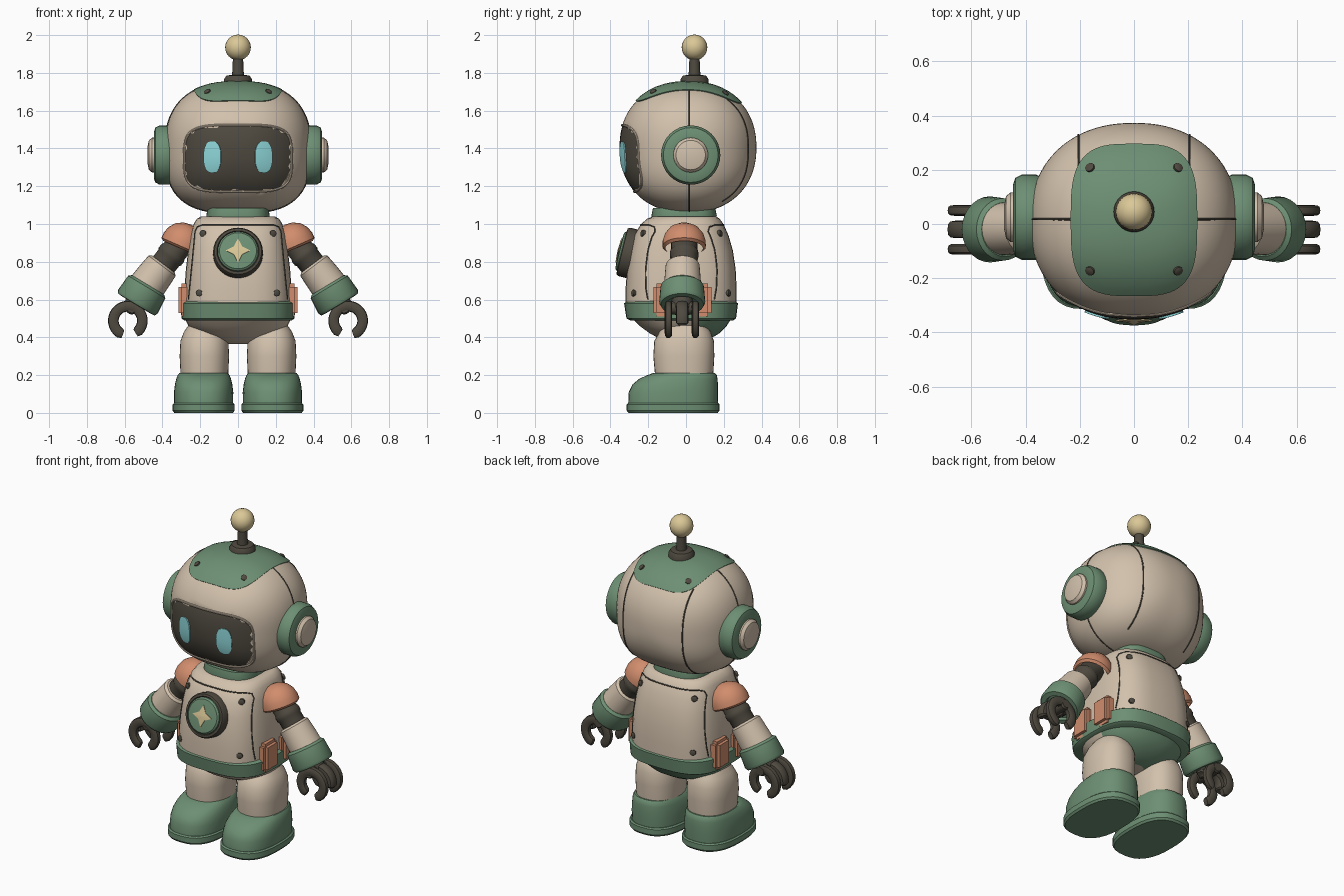
import bpy, bmesh, math
from mathutils import Vector

if "Cube" in bpy.data.objects:
    bpy.data.objects.remove(bpy.data.objects["Cube"])


def colour(name, r, g, b):
    m = bpy.data.materials.new(name)
    m.diffuse_color = [((c / 255 + 0.055) / 1.055) ** 2.4 for c in (r, g, b)] + [1]
    m.use_nodes = True
    m.node_tree.nodes["Principled BSDF"].inputs["Base Color"].default_value = m.diffuse_color
    return m


CREAM = colour("cream", 210, 193, 172)
GREEN = colour("sage_green", 109, 143, 115)
DARK = colour("dark_grey", 79, 74, 64)
ORANGE = colour("orange", 209, 141, 109)
CYAN = colour("eye_cyan", 144, 217, 220)
YELLOW = colour("pale_yellow", 219, 200, 151)


def finish(name, bm, *mats):
    bmesh.ops.remove_doubles(bm, verts=bm.verts[:], dist=1e-5)
    bmesh.ops.recalc_face_normals(bm, faces=bm.faces[:])
    me = bpy.data.meshes.new(name)
    bm.to_mesh(me)
    bm.free()
    for m in mats:
        me.materials.append(m)
    ob = bpy.data.objects.new(name, me)
    bpy.context.collection.objects.link(ob)
    me.shade_smooth()
    me.set_sharp_from_angle(angle=math.radians(35))
    return ob


def skin(name, rings, *mats, cap=True):
    """Join closed rings of points into one surface."""
    bm = bmesh.new()
    vs = [[bm.verts.new(p) for p in r] for r in rings]
    n = len(rings[0])
    for a, b in zip(vs, vs[1:]):
        for i in range(n):
            bm.faces.new((a[i], a[(i + 1) % n], b[(i + 1) % n], b[i]))
    if cap:
        bm.faces.new(vs[0])
        bm.faces.new(vs[-1])
    return finish(name, bm, *mats)


def oval(rx, ry, n, segs=36):
    pts = []
    for i in range(segs):
        t = math.tau * i / segs
        c, s = math.cos(t), math.sin(t)
        pts.append((rx * math.copysign(abs(c) ** (2 / n), c), ry * math.copysign(abs(s) ** (2 / n), s)))
    return pts


def loft(name, rows, *mats, cx=0, n=3):
    """rows: (z, half width, front y, back y)"""
    rings = [[(cx + x, (f + b) / 2 + y, z) for x, y in oval(w, (b - f) / 2, n)] for z, w, f, b in rows]
    return skin(name, rings, *mats)


def lathe(name, profile, origin, axis, mat, segs=28):
    """profile: (radius, height along axis)"""
    q = Vector(axis).to_track_quat('Z', 'Y')
    o = Vector(origin)
    return skin(name, [[o + q @ Vector((x, y, h)) for x, y in oval(max(r, 1e-7), max(r, 1e-7), 2, segs)]
                       for r, h in profile], mat, cap=profile[0][0] > 0 and profile[-1][0] > 0)


def tube(name, pts, radius, mat, cyclic=False):
    cu = bpy.data.curves.new(name, 'CURVE')
    cu.dimensions, cu.bevel_depth, cu.bevel_resolution, cu.use_fill_caps = '3D', radius, 2, True
    sp = cu.splines.new('POLY')
    sp.points.add(len(pts) - 1)
    for p, co in zip(sp.points, pts):
        p.co = (*co, 1)
    sp.use_cyclic_u = cyclic
    tmp = bpy.data.objects.new(name + "_path", cu)
    bpy.context.collection.objects.link(tmp)
    me = bpy.data.meshes.new_from_object(tmp.evaluated_get(bpy.context.evaluated_depsgraph_get()))
    bpy.data.objects.remove(tmp)
    bm = bmesh.new()
    bm.from_mesh(me)
    return finish(name, bm, mat)


# ---- head: rounded shell, boxier below the middle
HC, A, B, C, Q = Vector((0, 0.01, 1.405)), 0.385, 0.363, 0.347, 2.2


def power(z):
    return 2.45 if z > 0 else 2.9


def on_head(d):
    p = power(d.z)
    f = (abs(d.x / A) ** p + abs(d.z / C) ** p) ** (Q / p) + abs(d.y / B) ** Q
    return HC + d / f ** (1 / Q)


def head_y(x, z, side=-1, k=1.0):
    p, h = power(z - HC.z), z - HC.z
    q = (abs(x / A) ** p + abs(h / C) ** p) ** (Q / p)
    return HC + Vector((x, side * B * max(0, 1 - q) ** (1 / Q), h)) * k


def head_z(x, y, k=1.0):
    p = power(1)
    q = max(0, 1 - abs((y - HC.y) / B) ** Q) ** (p / Q) - abs(x / A) ** p
    return HC + Vector((x, y - HC.y, C * max(0, q) ** (1 / p))) * k


bm = bmesh.new()
bmesh.ops.create_icosphere(bm, subdivisions=5, radius=1)
for v in bm.verts:
    v.co = on_head(v.co.copy())
    if v.co.y < 0 and abs(v.co.x / 0.27) ** 4 + abs((v.co.z - 1.347) / 0.163) ** 4 < 1:
        v.co = HC + (v.co - HC) * 0.96  # recess behind the visor
finish("head_shell", bm, CREAM)


def patch(name, cx, cy, w, h, n, project, k, mat):
    """Oval plate laid over the head, with a thin turned-in rim."""
    rings = [[project(cx + x, cy + y, k=k - 0.03) for x, y in oval(w, h, n, 64)]]
    rings += [[project(cx + x * t, cy + y * t, k=k) for x, y in oval(w, h, n, 64)]
              for t in (1, 0.93, 0.85, 0.75, 0.62, 0.48, 0.3, 0.1)]
    return skin(name, rings, mat)


def front(x, z, k=1.0):
    return head_y(x, z, -1, k)


# visor with rim, and eyes
patch("visor", 0, 1.347, 0.28, 0.172, 4, front, 0.997, DARK)
tube("visor_rim", [front(x, 1.347 + z) for x, z in oval(0.284, 0.176, 4, 64)], 0.007, CREAM, True)
for s in (-1, 1):
    patch("eye", s * 0.135, 1.355, 0.045, 0.082, 2.5, front, 1.016, CYAN)

# crown plate, bolts and antenna
patch("crown_plate", 0, 0.015, 0.23, 0.277, 3.3, head_z, 1.016, GREEN)
for x in (-0.16, 0.16):
    for y in (-0.17, 0.205):
        p = head_z(x, y, 1.012)
        lathe("crown_bolt", [(0.018, -0.01), (0.018, 0.006), (0.01, 0.01)], p, p - HC, DARK, 12)
AX = (0, 0.045, 0)
lathe("antenna_base", [(0.075, 1.73), (0.075, 1.765), (0.062, 1.785), (0.035, 1.79)], AX, (0, 0, 1), DARK)
lathe("antenna_stem", [(0.032, 1.77), (0.026, 1.9)], AX, (0, 0, 1), DARK, 16)
lathe("antenna_ball", [(0.068 * math.sin(math.pi * i / 12), 1.935 - 0.068 * math.cos(math.pi * i / 12))
                       for i in range(13)], AX, (0, 0, 1), YELLOW, 24)

# head seams and ears
for s in (-1, 1):
    arc = [math.radians(a) for a in range(-80, 62, 5)]
    tube("side_seam", [on_head(Vector((s * math.cos(a), 0.02, math.sin(a)))) for a in arc], 0.004, DARK)
    tube("rear_seam", [head_y(s * 0.205, 1.12 + 0.54 * i / 20, 1) for i in range(21)], 0.004, DARK)
    e = (0, 0.025, 1.365)
    lathe("ear_pad", [(0.14, 0.33), (0.157, 0.36), (0.157, 0.415), (0.145, 0.438), (0.12, 0.446), (0.09, 0.446)],
          e, (s, 0, 0), GREEN, 32)
    lathe("ear_cap", [(0.092, 0.42), (0.092, 0.455), (0.078, 0.472), (0.04, 0.48)], e, (s, 0, 0), CREAM)

# ---- neck and torso
loft("neck", [(1.02, 0.165, -0.18, 0.16), (1.045, 0.168, -0.183, 0.163), (1.085, 0.16, -0.175, 0.155)], GREEN)
TORSO = [(0.56, 0.285, -0.32, 0.268), (0.66, 0.283, -0.32, 0.268), (0.76, 0.276, -0.312, 0.263),
         (0.86, 0.264, -0.297, 0.248), (0.94, 0.25, -0.275, 0.225), (1.0, 0.235, -0.238, 0.198),
         (1.028, 0.217, -0.205, 0.178), (1.04, 0.195, -0.175, 0.16)]
loft("torso", TORSO, CREAM)


def on_torso(x, z, side):
    for lo, hi in zip(TORSO, TORSO[1:]):
        if lo[0] <= z <= hi[0]:
            t = (z - lo[0]) / (hi[0] - lo[0])
            w, f, b = (lo[i] + (hi[i] - lo[i]) * t for i in (1, 2, 3))
            y = (b - f) / 2 * max(0, 1 - abs(x / w) ** 3) ** (1 / 3)
            return Vector((x, (f + b) / 2 + side * y, z))


# panel seams and bolts on chest and back
for side in (-1, 1):
    edge = [(0.262 - 0.035 * i / 12, 0.6 + 0.36 * i / 12) for i in range(13)] + [(0.215, 0.985), (0.19, 0.995)]
    edge += [(0.19 - 0.38 * i / 10, 0.995) for i in range(1, 10)] + [(-x, z) for x, z in edge[::-1]]
    tube("panel_seam", [on_torso(x, z, side) for x, z in edge], 0.004, DARK)
    for x, z in ((0.185, 0.95), (0.205, 0.635)):
        for s in (-1, 1):
            lathe("panel_bolt", [(0.018, -0.01), (0.018, 0.006), (0.01, 0.01)], on_torso(s * x, z, side),
                  (s * 0.4, side, 0.1), DARK, 12)

# belt and pelvis, green behind
loft("belt", [(0.49, 0.285, -0.295, 0.25), (0.5, 0.3, -0.315, 0.265), (0.58, 0.302, -0.328, 0.275),
              (0.592, 0.285, -0.31, 0.26)], GREEN)
pelvis = loft("pelvis", [(0.5, 0.282, -0.285, 0.24), (0.46, 0.262, -0.245, 0.215), (0.42, 0.205, -0.19, 0.175),
                         (0.385, 0.13, -0.125, 0.115), (0.365, 0.055, -0.06, 0.05)], CREAM, GREEN, n=2.3)
for f in pelvis.data.polygons:
    f.material_index = int(f.center.y > 0.01 and f.center.z > 0.37)

# chest badge with star
BO, BD = Vector((0, -0.297, 0.845)), Vector((0, -0.97, 0.24))
lathe("badge_ring", [(0.132, -0.05), (0.132, 0.03), (0.125, 0.042), (0.112, 0.044), (0.104, 0.03)], BO, BD, DARK, 32)
lathe("badge_disc", [(0.108, 0.0), (0.107, 0.046), (0.098, 0.055), (0.06, 0.059), (0.02, 0.06)], BO, BD, GREEN, 32)
q = BD.to_track_quat('Z', 'Y')
star = [(r * math.sin(i * math.pi / 4), r * math.cos(i * math.pi / 4)) for i in range(8)
        for r in [0.031 if i % 2 else 0.066]]
skin("badge_star", [[BO + q @ Vector((x * k, y * k, h)) for x, y in star]
                    for k, h in ((1, 0.055), (1, 0.063), (0.1, 0.067))], YELLOW)

for s in (-1, 1):
    # two hip pouches per side
    for y in (-0.108, 0.07):
        bm = bmesh.new()
        bmesh.ops.create_cube(bm, size=1)
        for v in bm.verts:
            v.co = (s * 0.28 + v.co.x * 0.072, y + v.co.y * 0.13, 0.598 + v.co.z * 0.175)
        bmesh.ops.bevel(bm, geom=bm.edges[:], offset=0.018, segments=2, affect='EDGES')
        finish("hip_pouch", bm, ORANGE)

    # arm
    lathe("shoulder_cap", [(0.1, -0.012), (0.115, 0), (0.114, 0.03), (0.103, 0.066), (0.077, 0.1), (0.04, 0.12),
                           (0, 0.126)], (s * 0.3, -0.01, 0.882), (-s * 0.4, 0, 0.92), ORANGE)
    lathe("upper_arm", [(0.07, 0), (0.07, 0.07), (0.076, 0.08), (0.076, 0.105), (0.07, 0.115), (0.07, 0.2)],
          (s * 0.295, -0.01, 0.91), (s * 0.62, 0, -0.78), DARK, 20)
    lathe("forearm", [(0.076, 0), (0.09, 0.012), (0.096, 0.1), (0.098, 0.19)],
          (s * 0.395, -0.018, 0.788), (s * 0.6, 0, -0.8), CREAM)
    lathe("cuff", [(0.1, -0.065), (0.115, -0.052), (0.122, 0.04), (0.113, 0.056), (0.085, 0.058), (0.08, 0.04)],
          (s * 0.51, -0.02, 0.622), (s * 0.52, 0, -0.86), GREEN)

    # gripper hand: two hooked claws around a short middle grip
    lathe("wrist", [(0.06, 0), (0.05, 0.08)], (s * 0.525, -0.02, 0.61), (s * 0.52, 0, -0.86), DARK, 16)
    lathe("knuckle", [(0.026, -0.09), (0.034, -0.08), (0.034, 0.08), (0.026, 0.09)],
          (s * 0.562, -0.02, 0.555), (0, 1, 0), DARK, 16)
    for name, y, a0, a1, hw in (("claw", -0.093, 238, -70, 0.02), ("claw", 0.05, 238, -70, 0.02),
                                ("middle_grip", -0.02, 150, -15, 0.032)):
        rings = []
        for i in range(25):
            a = math.radians(a0 + (a1 - a0) * i / 24)
            k = 0.75 if i in (0, 24) else 1
            rings.append([(s * (0.583 + (0.077 + u * k) * math.cos(a)), y + v * k, 0.488 + (0.077 + u * k) * math.sin(a))
                          for u, v in oval(0.028, hw, 3, 12)])
        skin(name, rings, DARK)

    # leg and boot
    loft("leg", [(0.18, 0.125, -0.162, 0.143), (0.3, 0.131, -0.173, 0.15), (0.38, 0.127, -0.168, 0.148),
                 (0.43, 0.108, -0.14, 0.13), (0.47, 0.08, -0.1, 0.1)], CREAM, cx=s * 0.178, n=2.3)
    loft("boot_sole", [(0, 0.155, -0.305, 0.168), (0.012, 0.164, -0.314, 0.177), (0.045, 0.164, -0.314, 0.177),
                       (0.052, 0.156, -0.306, 0.17)], GREEN, cx=s * 0.182, n=2.6)
    loft("boot_upper", [(0.05, 0.156, -0.306, 0.168), (0.11, 0.157, -0.303, 0.17), (0.15, 0.152, -0.284, 0.169),
                        (0.18, 0.145, -0.248, 0.167), (0.2, 0.137, -0.205, 0.163), (0.212, 0.128, -0.17, 0.153)],
         GREEN, cx=s * 0.182, n=2.4)
